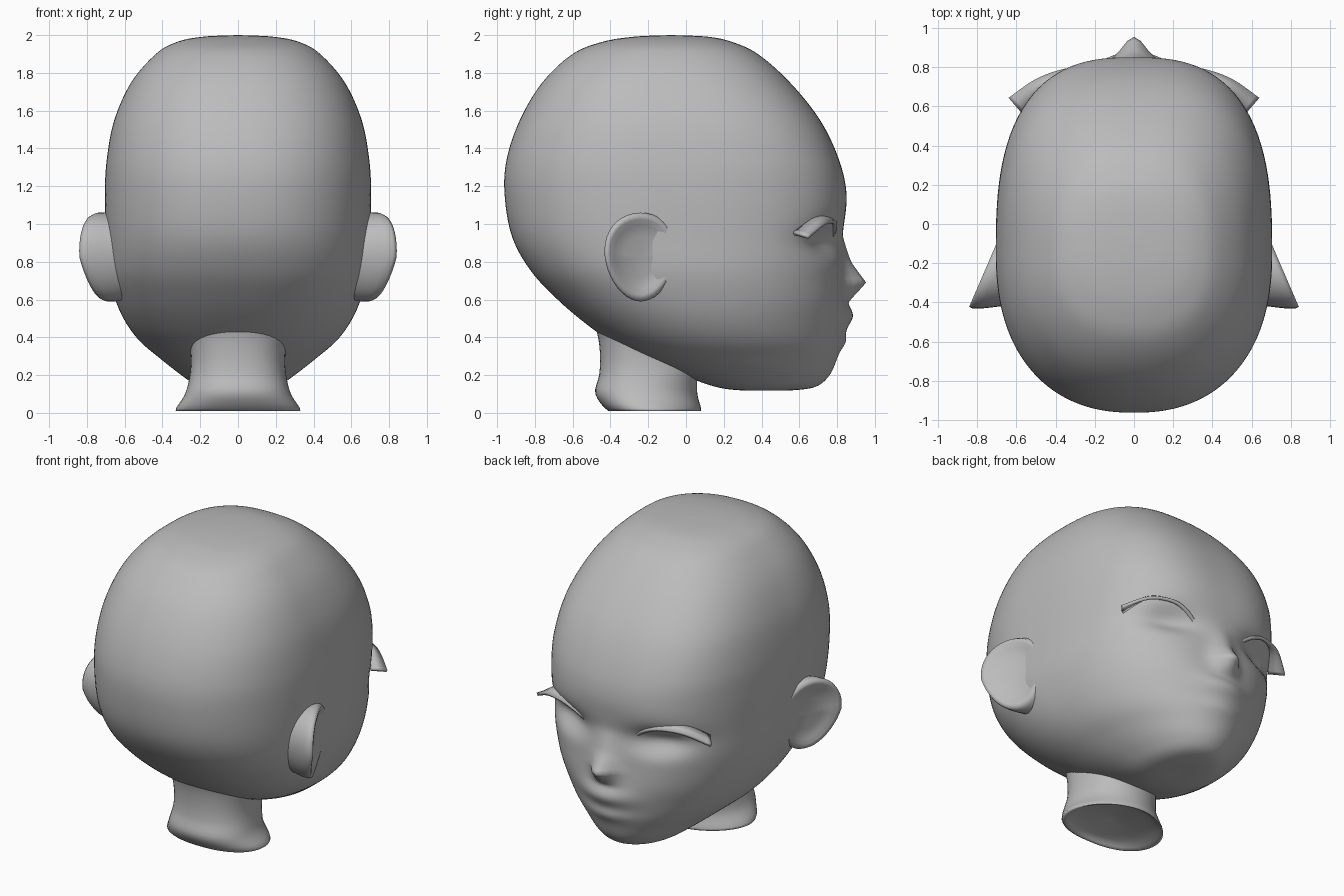
import bpy, bmesh, math
from mathutils import Vector

cube = bpy.data.objects.get("Cube")
if cube:
    bpy.data.objects.remove(cube, do_unlink=True)

clay = bpy.data.materials.new("plain_grey")
clay.use_nodes = True
clay.diffuse_color = (0.5, 0.5, 0.5, 1)
clay.node_tree.nodes["Principled BSDF"].inputs["Base Color"].default_value = clay.diffuse_color


def finish(name, bm):
    bmesh.ops.remove_doubles(bm, verts=bm.verts, dist=0.0005)
    bmesh.ops.recalc_face_normals(bm, faces=bm.faces)
    for face in bm.faces:
        face.smooth = True
    mesh = bpy.data.meshes.new(name)
    bm.to_mesh(mesh)
    bm.free()
    mesh.materials.append(clay)
    obj = bpy.data.objects.new(name, mesh)
    bpy.context.collection.objects.link(obj)
    return obj


def loft(rings, closed=True):
    """Bridge equal-length rows of points with quads."""
    bm = bmesh.new()
    rows = [[bm.verts.new(p) for p in ring] for ring in rings]
    for a, b in zip(rows, rows[1:]):
        for i in range(len(a) if closed else len(a) - 1):
            j = (i + 1) % len(a)
            bm.faces.new((a[i], a[j], b[j], b[i]))
    return bm


def smooth_rows(rows, steps):
    """Catmull-Rom interpolation through the rows."""
    rows = [Vector(r) for r in rows]
    padded = [rows[0]] + rows + [rows[-1]]
    result = []
    for p, a, b, q in zip(padded, padded[1:], padded[2:], padded[3:]):
        for k in range(steps):
            t = k / steps
            result.append(a + (b - p) * (t / 2)
                          + (p * 2 - a * 5 + b * 4 - q) * (t * t / 2)
                          + (a * 3 - p - b * 3 + q) * (t ** 3 / 2))
    return result + [rows[-1]]


def section(row, count):
    """Horizontal superellipse ring: z, back, front, half width, front roundness."""
    z, back, front, width, power = row
    mid = back + (front - back) * 0.45
    ring = []
    for i in range(count):
        a = math.tau * i / count
        c, s = math.cos(a), math.sin(a)
        n = power if s > 0 else 2.3
        r = (abs(c) ** n + abs(s) ** n) ** (-1 / n)
        depth = front - mid if s > 0 else mid - back
        ring.append(Vector((max(width, 0) * r * c, mid + depth * r * s,
                            max(0, min(z, 2)))))
    return ring


def bell(d, width):
    return math.exp(-(d / width) ** 2)


def ramp(x, points):
    for (x0, y0), (x1, y1) in zip(points, points[1:]):
        if x0 <= x <= x1:
            return y0 + (y1 - y0) * (x - x0) / (x1 - x0)
    return 0


NOSE = [(0.58, 0), (0.64, 0.07), (0.69, 0.12), (0.8, 0.045), (0.94, 0)]


def sculpt_face(p):
    """Push the nose and lips out and press the eye hollows in."""
    if p.y < 0.3:
        return p
    x, z = abs(p.x), p.z
    p.y += ramp(z, NOSE) * bell(x, 0.08)
    p.y += 0.05 * bell(z - 0.51, 0.07) * bell(x, 0.17)
    p.y += 0.025 * bell(z - 0.38, 0.05) * bell(x, 0.15)
    p.y -= 0.08 * bell(z - 0.91, 0.08) * bell(x - 0.34, 0.17)
    return p


# Skull and face
HEAD = [
    (2.0, -0.08, -0.08, 0, 2.4),
    (1.992, -0.27, 0.11, 0.18, 2.4),
    (1.965, -0.44, 0.24, 0.32, 2.5),
    (1.9, -0.6, 0.38, 0.435, 2.6),
    (1.75, -0.76, 0.55, 0.565, 2.7),
    (1.55, -0.88, 0.71, 0.655, 2.8),
    (1.34, -0.95, 0.81, 0.695, 2.8),
    (1.15, -0.96, 0.85, 0.705, 2.7),
    (0.93, -0.92, 0.83, 0.7, 2.7),
    (0.75, -0.82, 0.83, 0.69, 2.5),
    (0.6, -0.68, 0.84, 0.65, 2.3),
    (0.48, -0.54, 0.83, 0.595, 2.15),
    (0.38, -0.4, 0.82, 0.52, 2.05),
    (0.29, -0.24, 0.8, 0.415, 2),
    (0.2, -0.02, 0.76, 0.3, 2),
    (0.14, 0.15, 0.69, 0.21, 2),
    (0.12, 0.28, 0.57, 0.12, 2),
    (0.12, 0.43, 0.43, 0, 2),
]
finish("head", loft([[sculpt_face(p) for p in section(r, 128)]
                     for r in smooth_rows(HEAD, 8)]))

# Neck, blending up into the skull, flared at the base with a hollow underside
NECK = [
    (0.56, -0.52, 0.12, 0.3, 2.2),
    (0.42, -0.47, 0.07, 0.265, 2.2),
    (0.3, -0.455, 0.06, 0.25, 2.2),
    (0.2, -0.46, 0.06, 0.255, 2.2),
    (0.1, -0.48, 0.06, 0.28, 2),
    (0.01, -0.41, 0.08, 0.33, 1.8),
    (0.04, -0.36, 0.02, 0.22, 2.2),
    (0.07, -0.17, -0.17, 0, 2.2),
]
finish("neck", loft([section(r, 48) for r in smooth_rows(NECK, 4)]))

# Ear layers from the root to the rim and down into the bowl: scale, outward offset
EAR = [(0.9, -0.2), (0.97, -0.1), (1, -0.05), (1, -0.01), (0.95, 0.012),
       (0.85, 0.01), (0.72, -0.01), (0.45, -0.025), (0, -0.03)]


def ear_ring(side, scale, out):
    ring = []
    for i in range(40):
        a = math.tau * i / 40
        u, v = 0.2 * math.cos(a), 0.235 * math.sin(a)
        u *= 1 + 0.6 * v
        drop = 0.2 * min(v, 0)
        ring.append((side * (0.75 + (0.41 * u + drop) * scale + out),
                     -0.24 - 0.95 * u * scale, 0.825 + v * scale))
    return ring


# Upper lid strip: root on the face, then the overhanging edge
LID_ROOT = [(0.17, 0.75, 0.94), (0.25, 0.76, 1.0), (0.36, 0.74, 1.04),
            (0.48, 0.68, 1.03), (0.57, 0.57, 0.95)]
LID_EDGE = [(0.17, 0.78, 0.92), (0.26, 0.795, 0.98), (0.36, 0.785, 1.01),
            (0.5, 0.735, 1.0), (0.635, 0.645, 0.93)]

for side, word in ((1, "left"), (-1, "right")):
    finish(word + "_ear", loft([ear_ring(side, *layer) for layer in EAR]))

    rows = [[(side * p.x, p.y, p.z) for p in smooth_rows(line, 5)]
            for line in (LID_ROOT, LID_EDGE)]
    lid = finish(word + "_eyelid", loft(rows, closed=False))
    thick = lid.modifiers.new("thickness", 'SOLIDIFY')
    thick.thickness = 0.02
    thick.offset = 0
